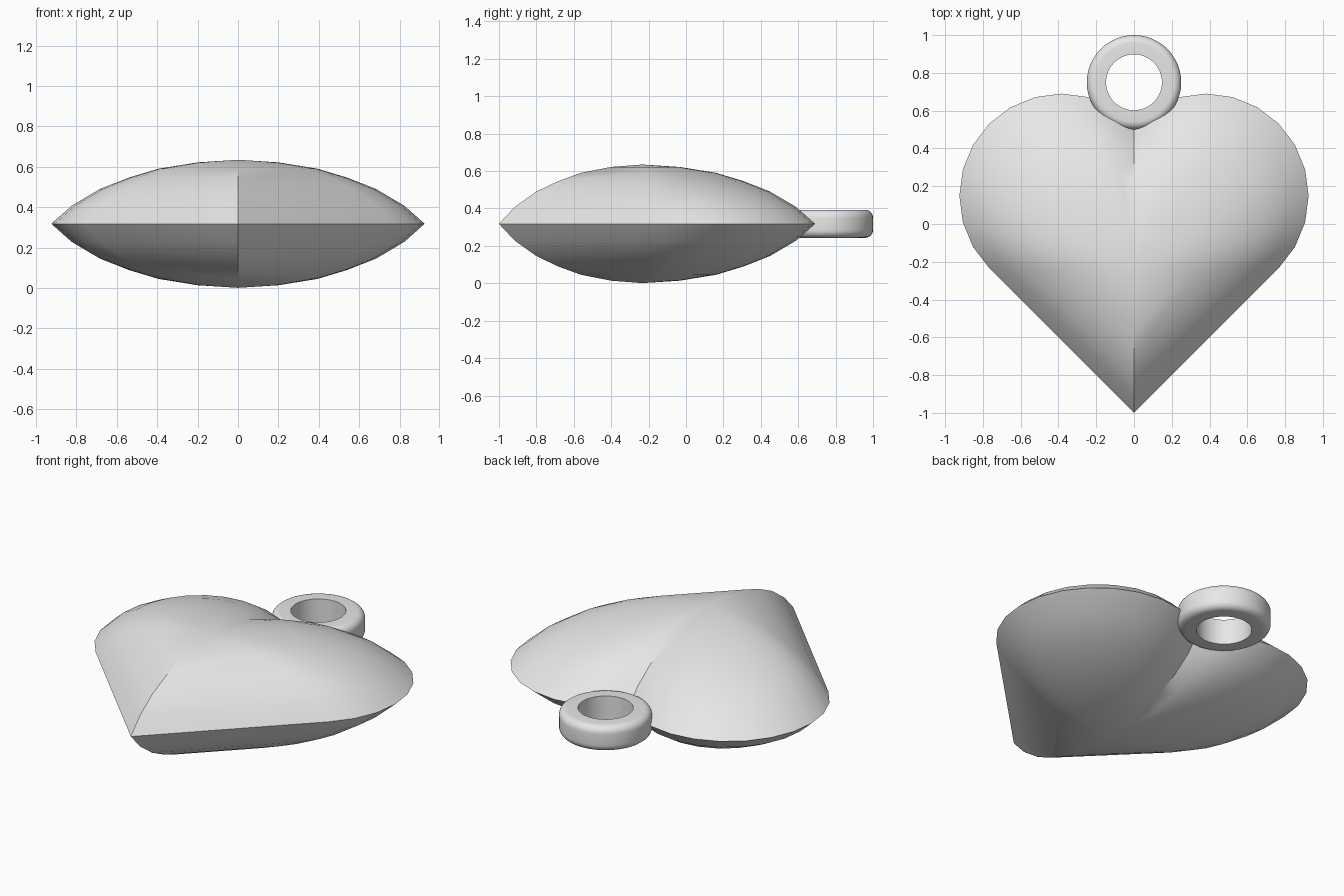
import bpy, bmesh
from math import sin, cos, pi, radians, sqrt
from mathutils import Vector

cube = bpy.data.objects.get("Cube")
if cube:
    bpy.data.objects.remove(cube, do_unlink=True)

metal = bpy.data.materials.new("plain grey")
metal.use_nodes = True
GREY = (0.8, 0.8, 0.8, 1)
metal.diffuse_color = GREY
metal.node_tree.nodes["Principled BSDF"].inputs["Base Color"].default_value = GREY

MID_Z = 0.318


def finish(bm, name, angle):
    bmesh.ops.recalc_face_normals(bm, faces=bm.faces)
    mesh = bpy.data.meshes.new(name)
    bm.to_mesh(mesh)
    bm.free()
    obj = bpy.data.objects.new(name, mesh)
    bpy.context.collection.objects.link(obj)
    mesh.materials.append(metal)
    bpy.ops.object.select_all(action="DESELECT")
    obj.select_set(True)
    bpy.context.view_layer.objects.active = obj
    bpy.ops.object.shade_smooth_by_angle(angle=radians(angle))
    return obj


def bridge(bm, a, b):
    for i in range(len(a)):
        j = (i + 1) % len(a)
        bm.faces.new((a[i], a[j], b[j], b[i]))


# Heart outline: a diamond with a half circle on each upper side
LOBE = 0.5415
DIAG = LOBE * sqrt(2)
CENTRE = Vector((0, DIAG - 1, MID_Z))
arc = [(DIAG / 2 + LOBE * cos(radians(a)), DIAG / 2 + LOBE * sin(radians(a)))
       for a in range(-45, 135, 15)]
outline = [(0, -DIAG)] + arc + [(0, DIAG)] + [(-x, y) for x, y in reversed(arc)]

# Heart body: the outline shrinks towards its centre as it rises, above and below
DOME = [(0.89, 0.09), (0.74, 0.172), (0.587, 0.228), (0.425, 0.273),
        (0.217, 0.304)]


def ring_of(bm, scale, z):
    return [bm.verts.new(CENTRE + Vector((x * scale, y * scale, z))) for x, y in outline]


bm = bmesh.new()
rim = ring_of(bm, 1, 0)
for side in (1, -1):
    last = rim
    for scale, z in DOME:
        layer = ring_of(bm, scale, side * z)
        bridge(bm, last, layer)
        last = layer
    apex = bm.verts.new(CENTRE + Vector((0, 0, side * 0.317)))
    for i, v in enumerate(last):
        bm.faces.new((v, last[(i + 1) % len(last)], apex))
finish(bm, "heart_body", 30)

# Hanging ring: straight bore, rounded outer corners
INNER, OUTER, HALF, ROUND, SEGS = 0.148, 0.25, 0.075, 0.042, 48
corner = [(OUTER - ROUND + ROUND * sin(t * pi / 12), HALF - ROUND + ROUND * cos(t * pi / 12))
          for t in range(7)]
section = [(INNER, HALF)] + corner + [(r, -z) for r, z in reversed(corner)] + [(INNER, -HALF)]
bm = bmesh.new()
loops = []
for s in range(SEGS):
    a = 2 * pi * s / SEGS
    loops.append([bm.verts.new((r * cos(a), 0.75 + r * sin(a), MID_Z + z)) for r, z in section])
for s in range(SEGS):
    bridge(bm, loops[s], loops[(s + 1) % SEGS])
finish(bm, "hanging_ring", 40)
